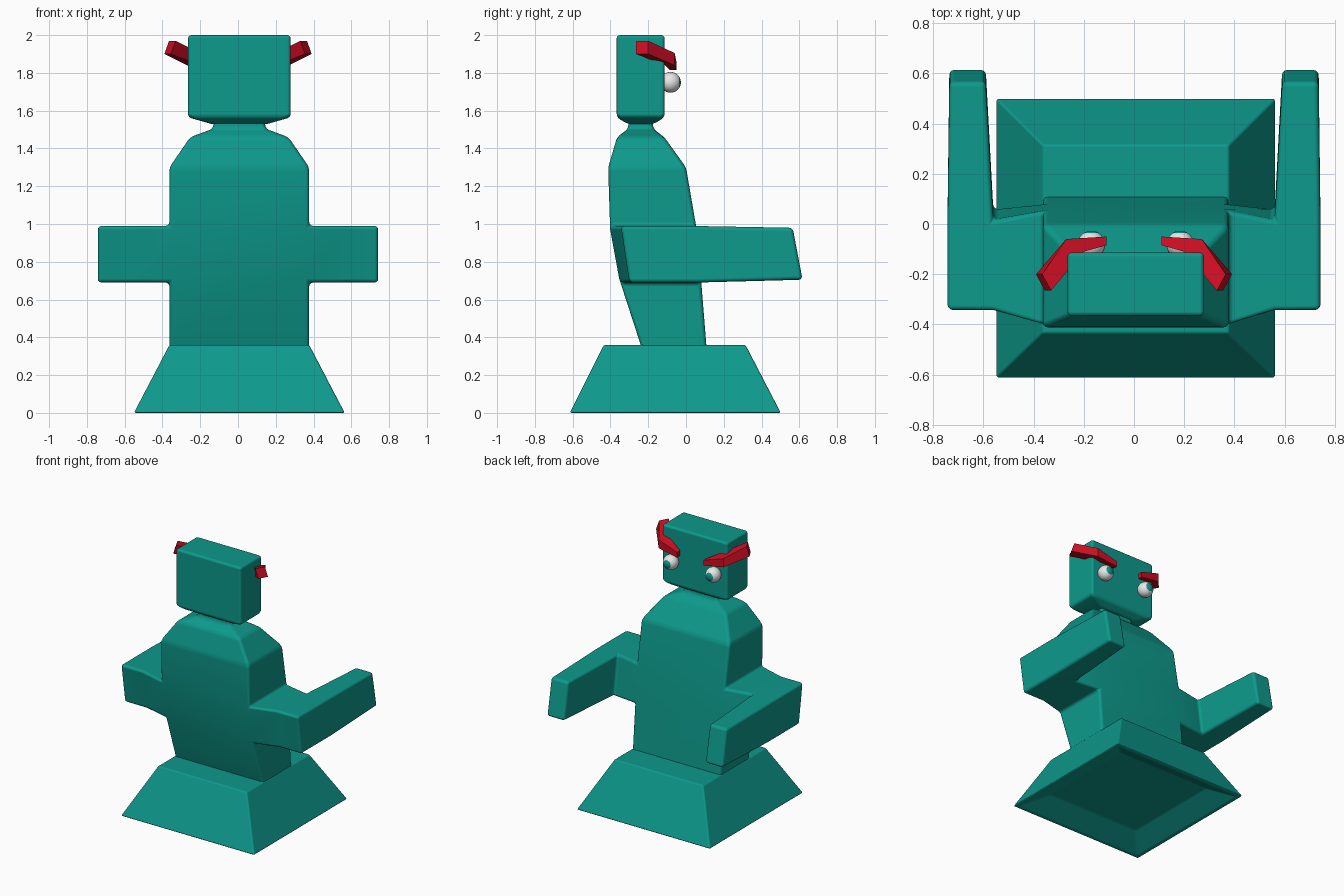
import bpy, bmesh
from mathutils import Matrix

cube = bpy.data.objects.get("Cube")
if cube:
    bpy.data.objects.remove(cube, do_unlink=True)


def material(name, color, roughness=0.5):
    m = bpy.data.materials.new(name)
    m.use_nodes = True
    m.diffuse_color = (*color, 1)
    bsdf = m.node_tree.nodes["Principled BSDF"]
    bsdf.inputs["Base Color"].default_value = (*color, 1)
    bsdf.inputs["Roughness"].default_value = roughness
    return m


TEAL = material("teal", (0.004, 0.32, 0.26))
RED = material("red", (0.6, 0.004, 0.016))
WHITE = material("white", (0.8, 0.8, 0.8))
CX = 0.007  # the trunk sits very slightly off centre


def finish(name, bm, mats, bevel=0.0, smooth=True):
    bmesh.ops.recalc_face_normals(bm, faces=bm.faces)
    mesh = bpy.data.meshes.new(name)
    bm.to_mesh(mesh)
    bm.free()
    for m in mats:
        mesh.materials.append(m)
    for p in mesh.polygons:
        p.use_smooth = smooth
    obj = bpy.data.objects.new(name, mesh)
    bpy.context.collection.objects.link(obj)
    if bevel:
        mod = obj.modifiers.new("rounded edges", "BEVEL")
        mod.width = bevel
        mod.segments = 3
        mod.limit_method = "ANGLE"
        mod.angle_limit = 0.3
        mod.use_clamp_overlap = False
        mod.harden_normals = True
    return obj


def loft(bm, rings):
    """Join four-cornered rings into a closed tube."""
    loops = [[bm.verts.new(p) for p in ring] for ring in rings]
    for a, b in zip(loops, loops[1:]):
        for i in range(4):
            j = (i + 1) % 4
            bm.faces.new((a[i], a[j], b[j], b[i]))
    bm.faces.new(loops[0])
    bm.faces.new(loops[-1])
    return loops


def level(z, half_x, back, front):
    """Horizontal rectangle; negative y is the rear of the figure."""
    return [(CX - half_x, back, z), (CX + half_x, back, z),
            (CX + half_x, front, z), (CX - half_x, front, z)]


# Flared base with a hollow underside
bm = bmesh.new()
loft(bm, [level(0.08, 0.38, -0.43, 0.32), level(0, 0.53, -0.587, 0.473),
          level(0, 0.558, -0.615, 0.502), level(0.36, 0.37, -0.435, 0.315)])
finish("base", bm, [TEAL], 0.01)

# Torso and neck, with the arms extruded from its sides
bm = bmesh.new()
loops = loft(bm, [level(0.33, 0.37, -0.23, 0.11),
                  level(0.69, 0.37, -0.35, 0.08),
                  level(0.99, 0.37, -0.405, 0.055),
                  level(1.30, 0.37, -0.412, 0.0),
                  level(1.46, 0.26, -0.365, -0.115),
                  level(1.505, 0.137, -0.305, -0.175),
                  level(1.60, 0.137, -0.305, -0.175)])
bm.normal_update()


def extrude(face, place):
    """Extrude a face, then place each corner by a rule."""
    new = bmesh.ops.extrude_discrete_faces(bm, faces=[face])["faces"][0]
    mid = new.calc_center_median()
    spots = [place(v.co, mid) for v in new.verts]
    for v, spot in zip(list(new.verts), spots):
        v.co = spot
    return new


for side, corners in ((1, (1, 2)), (-1, (3, 0))):
    want = {loops[k][c] for k in (1, 2) for c in corners}
    root = next(f for f in bm.faces if set(f.verts) == want)

    def elbow(x):
        def place(co, mid):
            high = co.z > mid.z
            if co.y < mid.y:
                y = -0.345 if high else -0.30
            else:
                y = 0.015 if high else 0.06
            return (side * x, y, 0.99 if high else 0.69)
        return place

    def hand(co, mid):
        high = co.z > mid.z
        outer = abs(co.x) > abs(mid.x)
        return (side * (0.735 if outer else 0.59),
                0.565 if high else 0.617, 0.98 if high else 0.705)

    inner = extrude(root, elbow(0.56))
    outer = extrude(inner, elbow(0.742))
    # Forward-looking face of the elbow block carries the forearm
    fronts = [f for f in bm.faces if len(f.verts) == 4
              and all(side * v.co.x > 0.5 and v.co.y > 0 for v in f.verts)]
    extrude(fronts[0], hand)

finish("body", bm, [TEAL], 0.02)

# Box head tapering into the neck
bm = bmesh.new()
loft(bm, [level(1.53, 0.15, -0.31, -0.17), level(1.565, 0.272, -0.367, -0.113),
          level(2.0, 0.272, -0.367, -0.113)])
finish("head", bm, [TEAL], 0.018)

# Eyes with forward-facing pupils, and bent angry eyebrows
for side, word in ((1, "left"), (-1, "right")):
    bm = bmesh.new()
    bmesh.ops.create_uvsphere(bm, u_segments=24, v_segments=16, radius=0.055,
                              matrix=Matrix.Rotation(1.5707963, 4, "X"))
    for f in bm.faces:
        f.material_index = int(f.calc_center_median().y > 0.048)
    bmesh.ops.translate(bm, verts=bm.verts, vec=(CX + side * 0.177, -0.082, 1.75))
    finish(word + "_eye", bm, [WHITE, TEAL])

    def section(front, back, low, high, lean=0.0):
        (fx, fy), (bx, by) = front, back
        return [(side * fx, fy, low), (side * (fx - lean), fy, high),
                (side * (bx - lean), by, high), (side * bx, by, low)]

    bm = bmesh.new()
    loft(bm, [section((0.11, -0.05), (0.11, -0.085), 1.815, 1.855),
              section((0.27, -0.06), (0.20, -0.11), 1.84, 1.905),
              section((0.39, -0.20), (0.355, -0.265), 1.90, 1.97, 0.025)])
    finish(word + "_eyebrow", bm, [RED], smooth=False)
